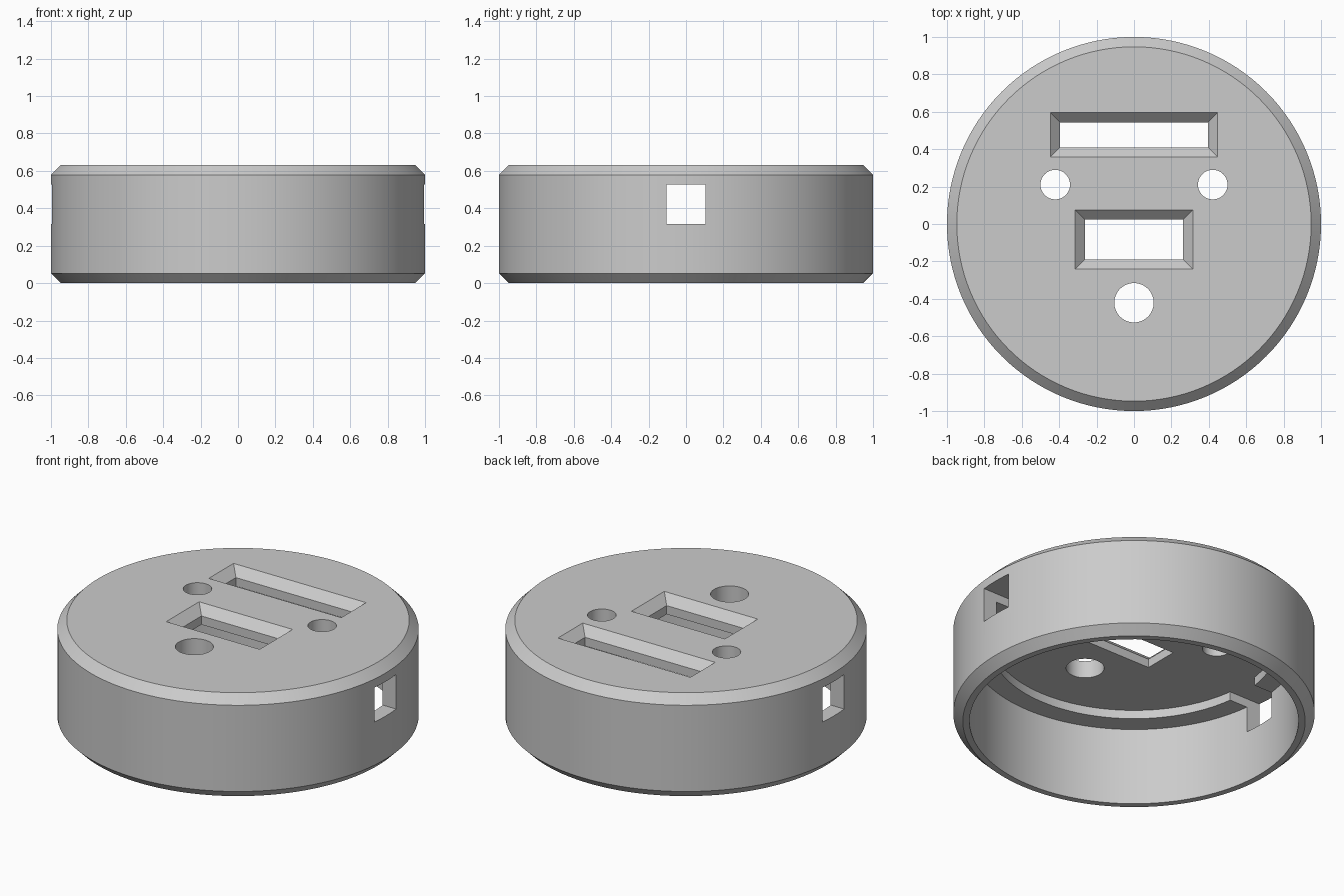
import bpy, bmesh, math
from mathutils import Matrix

cube = bpy.data.objects.get("Cube")
if cube:
    bpy.data.objects.remove(cube, do_unlink=True)

U = 1 / 19            # one design unit
HEIGHT = 12 * U
CEILING = 10 * U      # underside of the top plate
LEDGE = 9 * U         # underside of the inner ledge

grey = bpy.data.materials.new("plain grey")
grey.use_nodes = True
grey.diffuse_color = (0.6, 0.6, 0.6, 1)
grey.node_tree.nodes["Principled BSDF"].inputs["Base Color"].default_value = (0.6, 0.6, 0.6, 1)


def make_object(name, bm):
    bmesh.ops.recalc_face_normals(bm, faces=bm.faces)
    mesh = bpy.data.meshes.new(name)
    bm.to_mesh(mesh)
    bm.free()
    mesh.materials.append(grey)
    obj = bpy.data.objects.new(name, mesh)
    bpy.context.collection.objects.link(obj)
    return obj


def lathe(name, profile, steps=128):
    """Revolve a closed (radius, z) outline; the axis points become single vertices."""
    bm = bmesh.new()
    verts = [bm.verts.new((r, 0, z)) for r, z in profile]
    edges = [bm.edges.new(pair) for pair in zip(verts, verts[1:])]
    bmesh.ops.spin(bm, geom=verts + edges, cent=(0, 0, 0), axis=(0, 0, 1),
                   angle=math.tau, steps=steps)
    bmesh.ops.remove_doubles(bm, verts=bm.verts, dist=1e-5)
    # merge the flat disc triangles into single round faces
    flat = [v for v in bm.verts if v.co.xy.length < 1e-4]
    bmesh.ops.dissolve_verts(bm, verts=flat)
    return make_object(name, bm)


def cut(body, name, bm):
    cutter = make_object(name, bm)
    mod = body.modifiers.new(name, 'BOOLEAN')
    mod.operation = 'DIFFERENCE'
    mod.solver = 'EXACT'
    mod.object = cutter
    bpy.context.view_layer.objects.active = body
    bpy.ops.object.modifier_apply(modifier=name)
    bpy.data.objects.remove(cutter, do_unlink=True)


def round_hole(x, y, radius):
    bm = bmesh.new()
    bmesh.ops.create_cone(bm, cap_ends=True, segments=64, radius1=radius, radius2=radius,
                          depth=0.4, matrix=Matrix.Translation((x, y, HEIGHT)))
    return bm


def box(center, size):
    bm = bmesh.new()
    bmesh.ops.create_cube(bm, size=1, matrix=Matrix.Translation(center) @ Matrix.Diagonal((*size, 1)))
    return bm


def bevelled_slot(y, half_x, half_y):
    """Straight slot that flares outward at 45 degrees near the top face."""
    bm = bmesh.new()
    rings = []
    for z, grow in ((CEILING - 0.1, 0), (HEIGHT - U, 0), (HEIGHT + U, 2 * U)):
        a, b = half_x + grow, half_y + grow
        rings.append([bm.verts.new((sx * a, y + sy * b, z))
                      for sx, sy in ((-1, -1), (1, -1), (1, 1), (-1, 1))])
    for low, high in zip(rings, rings[1:]):
        for i in range(4):
            j = (i + 1) % 4
            bm.faces.new((low[i], low[j], high[j], high[i]))
    bm.faces.new(rings[0])
    bm.faces.new(rings[-1])
    return bm


# Round cap: chamfered outside, hollow inside with a ledge under the top plate
body = lathe("round_case", [
    (0, CEILING), (15 * U, CEILING), (15 * U, LEDGE), (0.91, LEDGE), (0.91, 0),
    (18 * U, 0), (1, U), (1, HEIGHT - U), (18 * U, HEIGHT), (0, HEIGHT)])

# Side windows, cut through wall and ledge
for side in (-1, 1):
    cut(body, "side_window", box((side * 0.95, 0, CEILING - 2 * U), (0.5, 4 * U, 4 * U)))

# Rectangular display slots
cut(body, "wide_slot", bevelled_slot(0.477, 0.395, 0.067))
cut(body, "small_slot", bevelled_slot(-0.083, 0.263, 0.106))

# Round holes
for side in (-1, 1):
    cut(body, "small_hole", round_hole(side * 8 * U, 4 * U, 1.5 * U))
cut(body, "large_hole", round_hole(0, -8 * U, 2 * U))

# Smooth the curved walls, keep the edges crisp
bpy.ops.object.select_all(action='DESELECT')
body.select_set(True)
bpy.context.view_layer.objects.active = body
bpy.ops.object.shade_smooth_by_angle(angle=math.radians(25))
